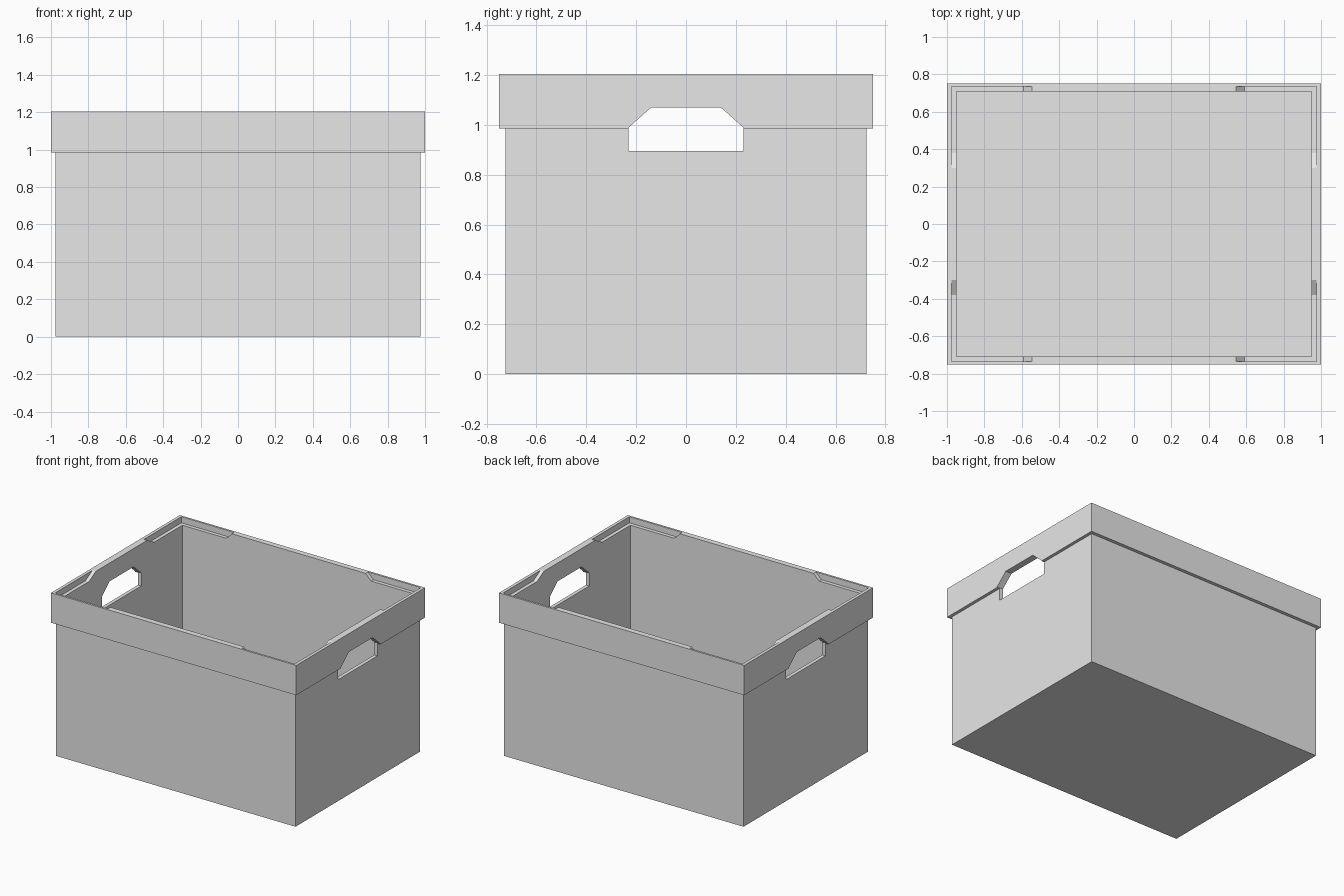
import bpy
import bmesh

cube = bpy.data.objects.get("Cube")
if cube:
    bpy.data.objects.remove(cube, do_unlink=True)

# Single plain grey
grey = bpy.data.materials.new("light_grey")
grey.use_nodes = True
color = (0.8, 0.8, 0.8, 1)
grey.diffuse_color = color
grey.node_tree.nodes["Principled BSDF"].inputs["Base Color"].default_value = color

TOP = 1.205
INNER_X, INNER_Y = 0.95, 0.708
LEDGE_X, LEDGE_Y = 0.977, 0.735
LEDGE_Z = TOP - 0.045


def loft(name, rings):
    """Skin a list of equal-sized point loops and cap both ends."""
    bm = bmesh.new()
    loops = [[bm.verts.new(p) for p in ring] for ring in rings]
    n = len(loops[0])
    for low, high in zip(loops, loops[1:]):
        for i in range(n):
            j = (i + 1) % n
            bm.faces.new((low[i], low[j], high[j], high[i]))
    bm.faces.new(loops[0][::-1])
    bm.faces.new(loops[-1])
    bmesh.ops.recalc_face_normals(bm, faces=bm.faces)
    mesh = bpy.data.meshes.new(name)
    bm.to_mesh(mesh)
    bm.free()
    mesh.materials.append(grey)
    obj = bpy.data.objects.new(name, mesh)
    bpy.context.collection.objects.link(obj)
    return obj


def rectangle(x, y, z):
    return [(-x, -y, z), (x, -y, z), (x, y, z), (-x, y, z)]


def cut(target, name, rings):
    cutter = loft(name, rings)
    cutter.hide_render = True
    cutter.hide_viewport = False
    mod = target.modifiers.new(name, "BOOLEAN")
    mod.operation = "DIFFERENCE"
    mod.solver = "EXACT"
    mod.object = cutter
    bpy.context.view_layer.objects.active = target
    bpy.ops.object.modifier_apply(modifier=name)
    bpy.data.objects.remove(cutter, do_unlink=True)


# Open box with a thick outer rim
box = loft("storage_box", [
    rectangle(0.977, 0.725, 0),
    rectangle(0.977, 0.725, 0.985),
    rectangle(1, 0.75, 0.985),
    rectangle(1, 0.75, TOP),
    rectangle(INNER_X, INNER_Y, TOP),
    rectangle(INNER_X, INNER_Y, 0.025),
])

# Handle openings through both ends
handle = [(-0.23, 0.895), (0.23, 0.895), (0.23, 0.99),
          (0.14, 1.07), (-0.14, 1.07), (-0.23, 0.99)]
cut(box, "handle_cutter", [[(x, y, z) for y, z in handle] for x in (-1.2, 1.2)])


def ledge_profile(start, flat, end):
    """Recess outline with a sloped end, continued above the rim."""
    return [(flat, LEDGE_Z), (end, LEDGE_Z), (end, 2 * TOP - LEDGE_Z),
            (2 * start - flat, 2 * TOP - LEDGE_Z)]


# Sunken corner ledges for stacking
for sx in (-1, 1):
    for sy in (-1, 1):
        long_side = ledge_profile(0.545, 0.59, LEDGE_X)
        cut(box, "long_ledge_cutter",
            [[(sx * x, sy * y, z) for x, z in long_side] for y in (0.68, LEDGE_Y)])
        short_side = ledge_profile(0.30, 0.38, LEDGE_Y)
        cut(box, "short_ledge_cutter",
            [[(sx * x, sy * y, z) for y, z in short_side] for x in (0.92, LEDGE_X)])
